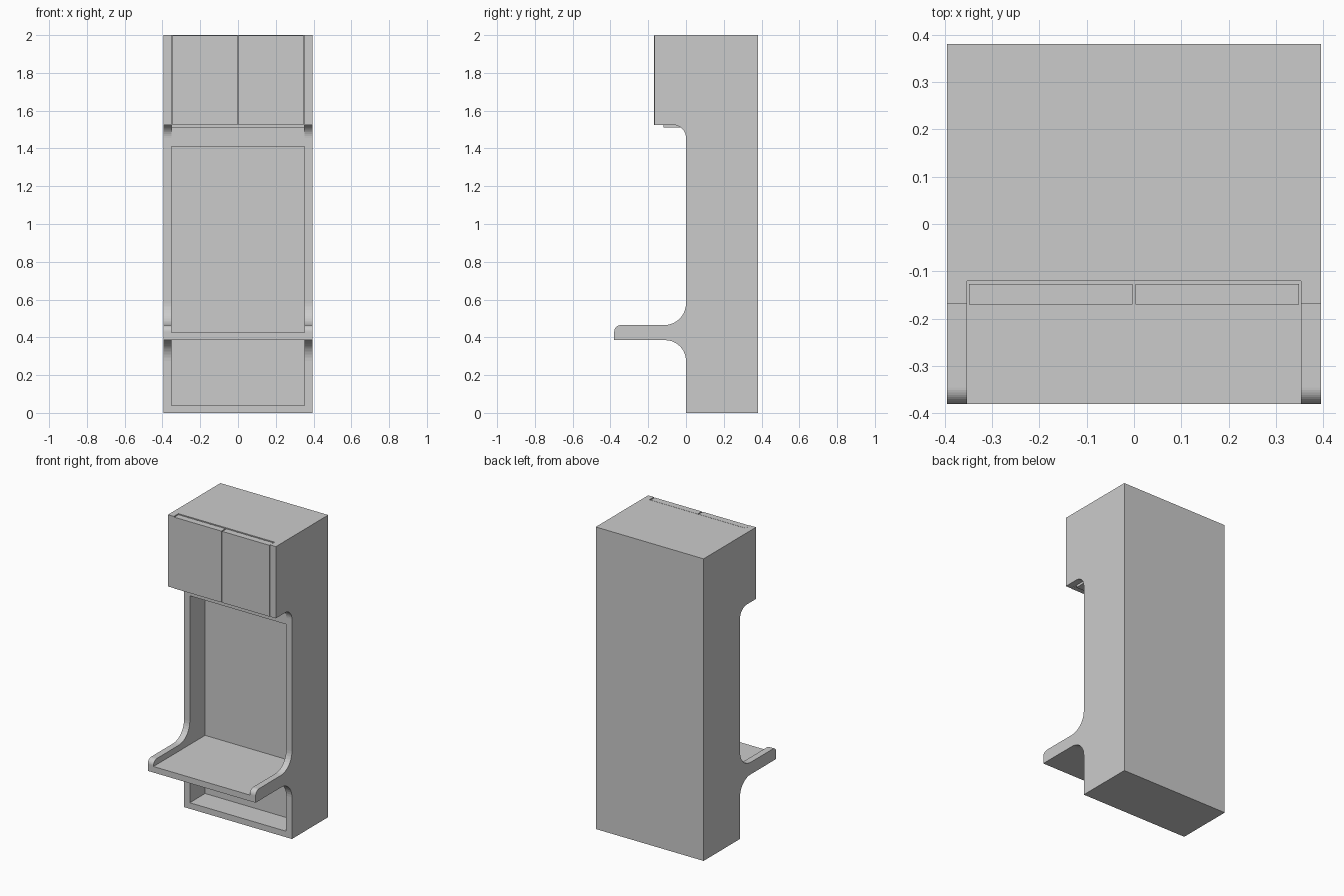
import bpy, bmesh, math
from mathutils import Vector

if "Cube" in bpy.data.objects:
    bpy.data.objects.remove(bpy.data.objects["Cube"])


def round_profile(points, segments=10):
    """Turn (y, z, radius) corners into a polygon with filleted corners."""
    out = []
    n = len(points)
    for i, (y, z, r) in enumerate(points):
        p = Vector((y, z))
        if r == 0:
            out.append(p)
            continue
        a = (Vector(points[i - 1][:2]) - p).normalized()
        b = (Vector(points[(i + 1) % n][:2]) - p).normalized()
        # all corners are square, so the arc centre lies r along both edges
        centre = p + (a + b) * r
        for k in range(segments + 1):
            t = math.pi / 2 * k / segments
            out.append(centre - b * r * math.cos(t) - a * r * math.sin(t))
    return out


def extrude_x(name, profile, x0, x1, mirror=False):
    """Extrude a (y, z) profile along x, optionally mirrored across x = 0."""
    bm = bmesh.new()
    face = bm.faces.new([bm.verts.new((x0, p[0], p[1])) for p in profile])
    res = bmesh.ops.extrude_face_region(bm, geom=[face], use_keep_orig=True)
    moved = [v for v in res["geom"] if isinstance(v, bmesh.types.BMVert)]
    bmesh.ops.translate(bm, verts=moved, vec=(x1 - x0, 0, 0))
    bmesh.ops.recalc_face_normals(bm, faces=bm.faces)
    mesh = bpy.data.meshes.new(name)
    bm.to_mesh(mesh)
    bm.free()
    obj = bpy.data.objects.new(name, mesh)
    bpy.context.collection.objects.link(obj)
    if mirror:
        obj.modifiers.new("Mirror", "MIRROR").use_mirror_merge = False
    return obj


INNER, OUTER = 0.353, 0.395
BACK, NICHE = 0.38, 0.16

# Side panels: overhanging head, filleted waist and projecting seat arm
side = round_profile([
    (BACK, 0, 0), (0, 0, 0),
    (0, 0.385, 0.11), (-0.38, 0.385, 0),
    (-0.38, 0.465, 0.035), (0, 0.465, 0.115),
    (0, 1.525, 0.07), (-0.168, 1.525, 0),
    (-0.168, 2, 0), (BACK, 2, 0),
])
extrude_x("side_panel", side, INNER, OUTER, mirror=True)

# Carcass: plinth, lower niche, bench shelf, tall niche, fascia and cupboard box
carcass = [
    (BACK, 0), (0, 0), (0, 0.04), (NICHE, 0.04),
    (NICHE, 0.385), (-0.38, 0.385), (-0.38, 0.425), (NICHE, 0.425),
    (NICHE, 1.41), (0, 1.41), (0, 1.51), (-0.12, 1.51),
    (-0.12, 2), (BACK, 2),
]
extrude_x("carcass", carcass, -INNER, INNER)

# Pair of cupboard doors with a thin gap all round
door = [(-0.17, 1.525), (-0.17, 1.997), (-0.127, 1.997), (-0.127, 1.525)]
extrude_x("cupboard_door", door, 0.003, 0.348, mirror=True)
